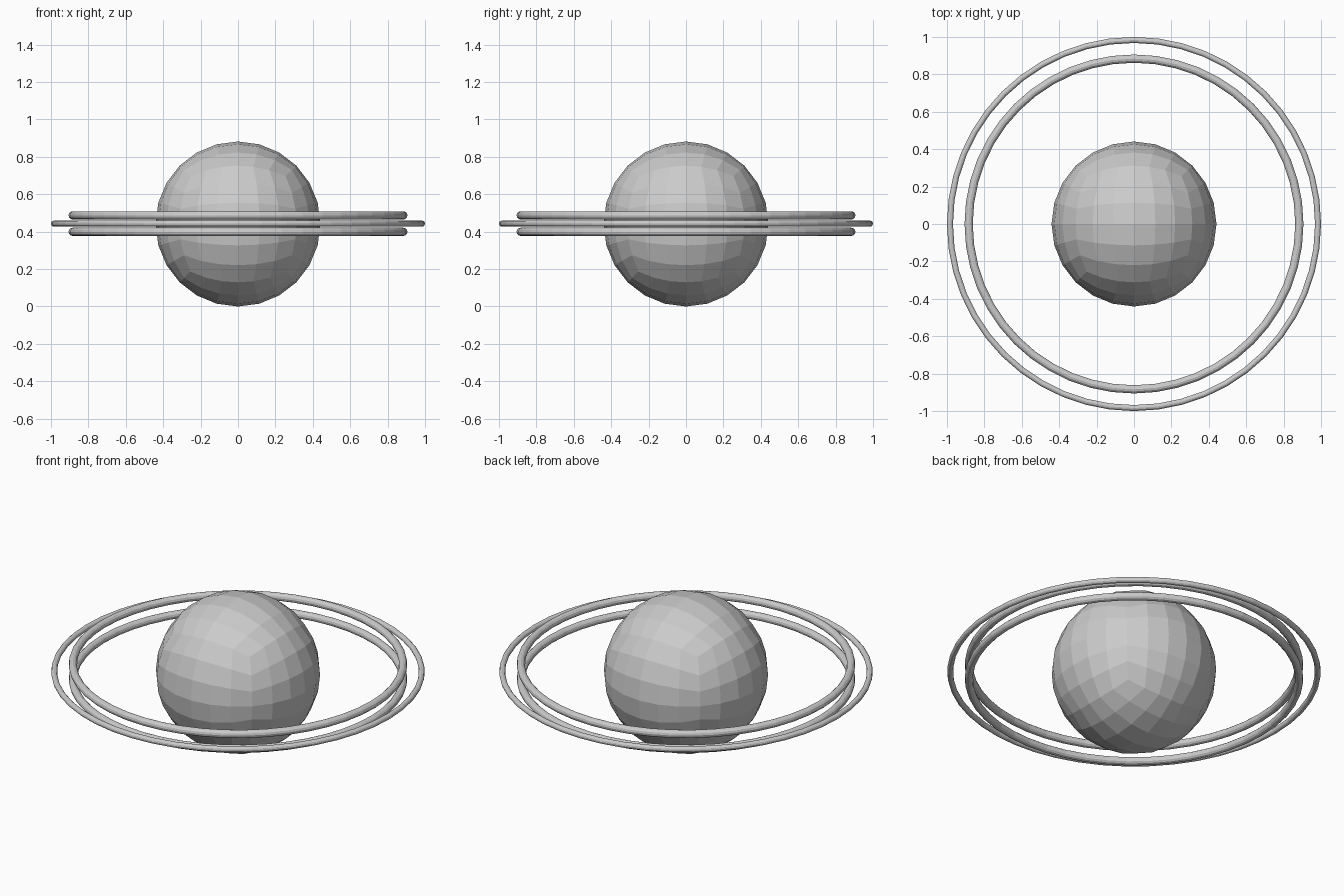
import bpy, bmesh, math
from mathutils import Vector

if "Cube" in bpy.data.objects:
    bpy.data.objects.remove(bpy.data.objects["Cube"])

R = 0.441   # globe radius, also its centre height
N = 6       # facets along each side of the cube-based globe


# Globe: a gridded cube projected onto a sphere with equal angular steps
def make_globe():
    bm = bmesh.new()
    step = [math.tan(math.radians(-45 + 90 * i / N)) for i in range(N + 1)]
    for axis in range(3):
        for sign in (-1, 1):
            def point(i, j):
                co = [0, 0, 0]
                co[axis] = sign
                co[(axis + 1) % 3] = step[i]
                co[(axis + 2) % 3] = step[j]
                return Vector(co).normalized() * R
            grid = [[bm.verts.new(point(i, j)) for j in range(N + 1)] for i in range(N + 1)]
            for i in range(N):
                for j in range(N):
                    bm.faces.new((grid[i][j], grid[i + 1][j], grid[i + 1][j + 1], grid[i][j + 1]))
    bmesh.ops.remove_doubles(bm, verts=bm.verts, dist=0.0005)
    bmesh.ops.recalc_face_normals(bm, faces=bm.faces)
    mesh = bpy.data.meshes.new("globe")
    bm.to_mesh(mesh)
    bm.free()
    obj = bpy.data.objects.new("globe", mesh)
    bpy.context.collection.objects.link(obj)
    obj.location.z = R


# Rings: level tori around the globe
def make_ring(name, major, minor, z):
    bpy.ops.mesh.primitive_torus_add(major_radius=major, minor_radius=minor,
                                     major_segments=48, minor_segments=12,
                                     location=(0, 0, z))
    bpy.context.object.name = name


make_globe()
make_ring("outer_ring", 0.984, 0.016, R + 0.002)
make_ring("upper_inner_ring", 0.884, 0.022, R + 0.046)
make_ring("lower_inner_ring", 0.884, 0.022, R - 0.042)
